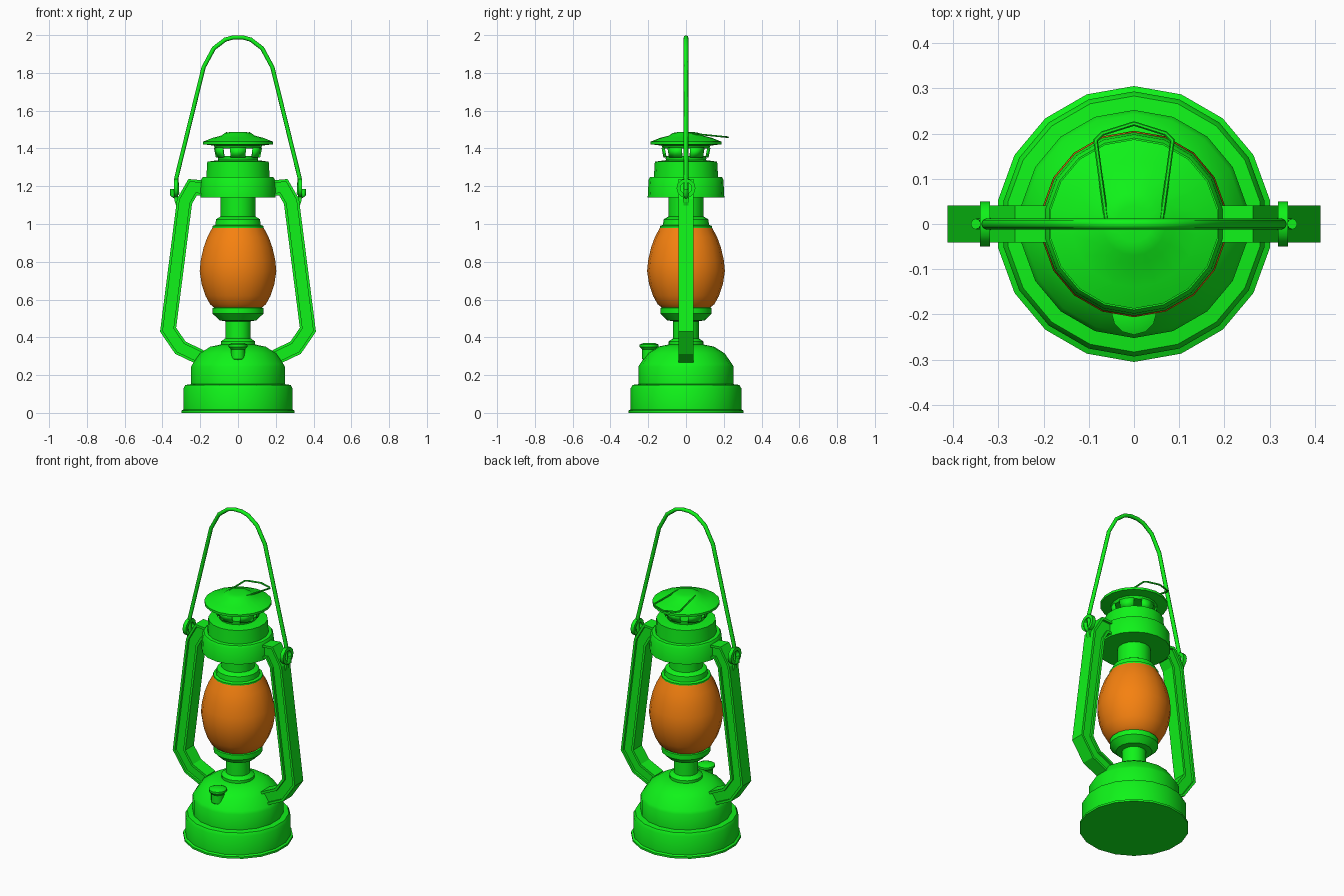
import bpy, bmesh, math
from mathutils import Vector

if "Cube" in bpy.data.objects:
    bpy.data.objects.remove(bpy.data.objects["Cube"])

SIDES = 18


def material(name, color):
    m = bpy.data.materials.new(name)
    m.diffuse_color = color
    m.use_nodes = True
    m.node_tree.nodes["Principled BSDF"].inputs["Base Color"].default_value = m.diffuse_color
    return m


GREEN = material("green_paint", (0.005, 0.9, 0.01, 1))
ORANGE = material("orange_glass", (0.92, 0.22, 0.005, 1))


def finish(name, bm, mat, angle=35, smooth=True):
    bmesh.ops.recalc_face_normals(bm, faces=bm.faces)
    me = bpy.data.meshes.new(name)
    bm.to_mesh(me)
    bm.free()
    if smooth:
        me.shade_smooth()
        me.set_sharp_from_angle(angle=math.radians(angle))
    me.materials.append(mat)
    ob = bpy.data.objects.new(name, me)
    bpy.context.collection.objects.link(ob)
    return ob


def lathe(name, profile, mat=GREEN, center=(0, 0), sides=SIDES, skip=None, caps=True):
    """Revolve (radius, z) points; skip(i) leaves side i open."""
    bm = bmesh.new()
    rings = []
    for r, z in profile:
        ring = []
        for i in range(sides):
            a = math.pi / 2 + i * math.tau / sides
            ring.append(bm.verts.new((center[0] + r * math.cos(a), center[1] + r * math.sin(a), z)))
        rings.append(ring)
    for a, b in zip(rings, rings[1:]):
        for i in range(sides):
            j = (i + 1) % sides
            if not (skip and skip(i)):
                bm.faces.new((a[i], a[j], b[j], b[i]))
    if caps:
        bm.faces.new(rings[0])
        bm.faces.new(rings[-1])
    return finish(name, bm, mat)


def sweep(name, path, section, normal, smooth=True):
    """Sweep a (side, normal) section along a planar path with mitred corners."""
    bm = bmesh.new()
    p = [Vector(q) for q in path]
    n = Vector(normal).normalized()
    rings = []
    for i, q in enumerate(p):
        t0 = (q - p[i - 1]).normalized() if i else (p[1] - q).normalized()
        t1 = (p[i + 1] - q).normalized() if i < len(p) - 1 else t0
        t = (t0 + t1).normalized()
        side = n.cross(t) / max(t.dot(t0), 0.4)
        rings.append([bm.verts.new(q + side * s + n * d) for s, d in section])
    k = len(section)
    for a, b in zip(rings, rings[1:]):
        for i in range(k):
            j = (i + 1) % k
            bm.faces.new((a[i], a[j], b[j], b[i]))
    bm.faces.new(rings[0])
    bm.faces.new(rings[-1])
    return finish(name, bm, GREEN, 50, smooth)


def circle(rs, rn, n=8):
    return [(rs * math.cos(i * math.tau / n), rn * math.sin(i * math.tau / n)) for i in range(n)]


# Fuel tank with dome, neck and burner cup
lathe("fuel_tank", [(.305, 0), (.305, .012), (.293, .018), (.293, .13), (.283, .148), (.252, .152),
                    (.252, .245), (.243, .26), (.205, .315), (.15, .35), (.092, .362)])
lathe("burner_neck", [(.092, .35), (.092, .378), (.068, .395), (.068, .49)])
lathe("burner_cup", [(.068, .485), (.1, .49), (.136, .525), (.136, .555), (.12, .562)])

# Glass globe
lathe("glass_globe", [(.125, .555), (.15, .575), (.175, .62), (.195, .68), (.206, .75), (.2, .81),
                      (.185, .875), (.165, .93), (.138, .98)], ORANGE)

# Upper collar and chimney
lathe("globe_collar", [(.138, .972), (.138, .99), (.122, .995), (.118, 1.025), (.093, 1.04)])
lathe("chimney", [(.093, 1.03), (.093, 1.15)])

# Hood, vented ring and cap
lathe("hood", [(.203, 1.14), (.198, 1.235), (.19, 1.248), (.17, 1.25), (.165, 1.33), (.105, 1.338)])
lathe("vent_base", [(.105, 1.33), (.11, 1.36)], caps=True)
vent = lathe("vent_ring", [(.11, 1.355), (.12, 1.405)], skip=lambda i: i % 3 == 1, caps=False)
mod = vent.modifiers.new("thickness", "SOLIDIFY")
mod.thickness = .01
lathe("vent_cap", [(.122, 1.4), (.13, 1.415), (.187, 1.422), (.187, 1.436), (.14, 1.455),
                   (.09, 1.468), (.07, 1.482), (.04, 1.487)])

# Filler cap on the front of the tank
lathe("filler_cap", [(.025, .272), (.037, .285), (.037, .335), (.05, .35), (.05, .362), (.03, .37)],
      center=(0, -.195), sides=12)

# Side frames: channel section, with handle rings and straps
w, r, d = .041, .014, .014
h_section = [(-w, -w), (-w + r, -w), (-w + r, -w + d), (w - r, -w + d), (w - r, -w), (w, -w),
             (w, w), (w - r, w), (w - r, w - d), (-w + r, w - d), (-w + r, w), (-w, w)]
for s, tag in ((-1, "left"), (1, "right")):
    frame = [(.18, 1.19), (.24, 1.195), (.283, 1.12), (.37, .44), (.305, .345), (.2, .295)]
    sweep("side_frame_" + tag, [(s * x, 0, z) for x, z in frame], h_section, (0, 1, 0), False)

    # Flat ring holding the handle end
    bm = bmesh.new()
    corners = [(.03, .318), (.05, .318), (.05, .34), (.03, .34)]
    rings = []
    for i in range(12):
        a = i * math.tau / 12
        rings.append([bm.verts.new((s * x, q * math.cos(a), 1.19 + q * math.sin(a))) for q, x in corners])
    for i in range(12):
        a, b = rings[i], rings[(i + 1) % 12]
        for k in range(4):
            bm.faces.new((a[k], a[(k + 1) % 4], b[(k + 1) % 4], b[k]))
    finish("handle_ring_" + tag, bm, GREEN)
    sweep("ring_strap_" + tag, [(s * .329, 0, 1.155), (s * .325, 0, 1.12), (s * .31, 0, 1.08)],
          [(-.01, -.013), (.01, -.013), (.01, .013), (-.01, .013)], (0, 1, 0), False)

# Carrying handle, hooked at both ends
half = [(.35, 1.185), (.348, 1.155), (.333, 1.145), (.322, 1.165), (.326, 1.245), (.182, 1.83), (.128, 1.93),
        (.068, 1.976), (.025, 1.988)]
path = [(-x, 0, z) for x, z in half] + [(x, 0, z) for x, z in reversed(half)]
sweep("carrying_handle", path, circle(.011, .012), (0, 1, 0))

# Wire lift loop on the cap
loop = [(-.06, 0), (-.085, .185), (-.07, .2), (0, .222), (.07, .2), (.085, .185), (.06, 0)]
sweep("lift_wire", [(x, y, 1.482 - .1 * y) for x, y in loop], circle(.005, .005, 6), (0, .1, 1))
